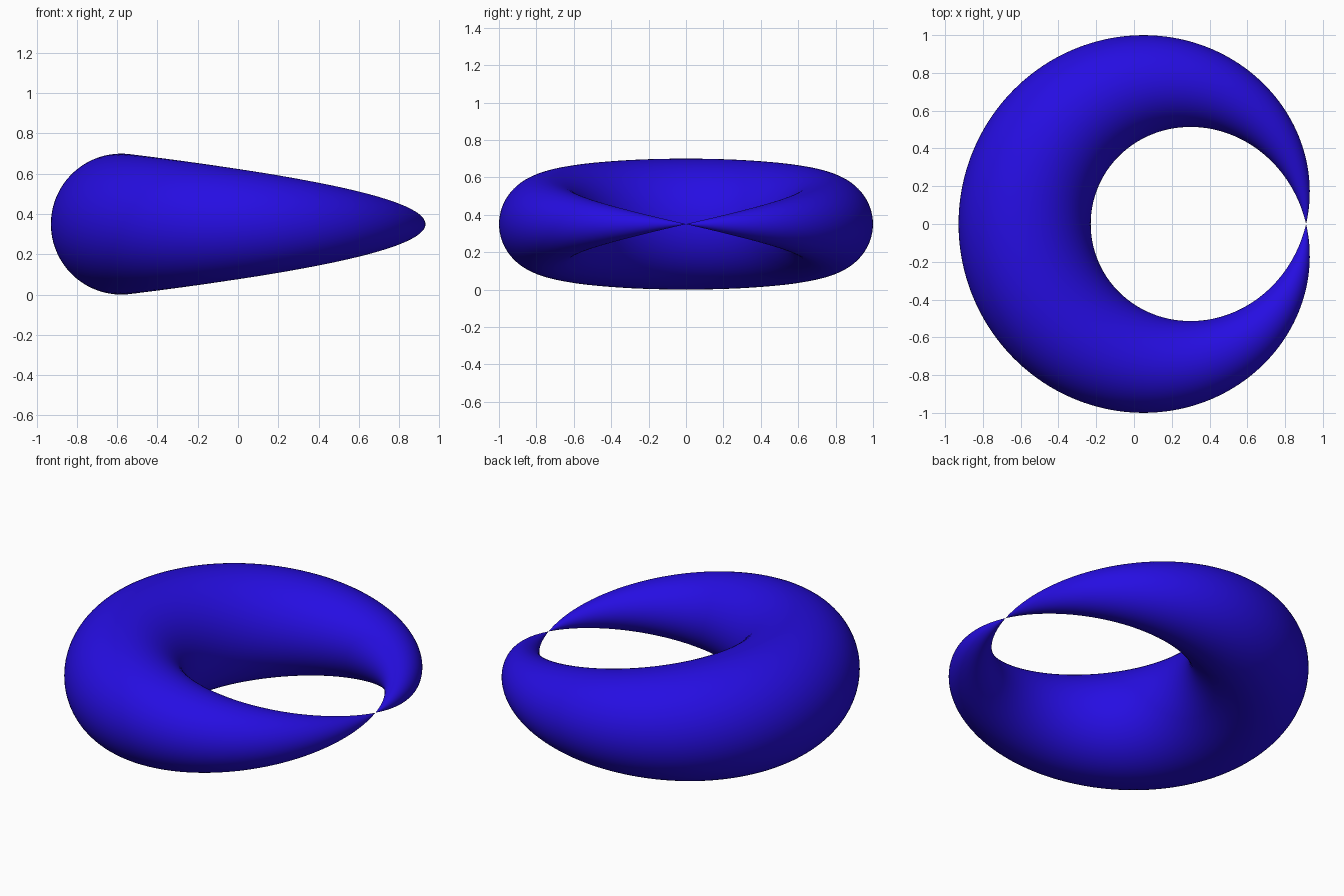
import bpy, bmesh
from math import sin, cos, pi

if "Cube" in bpy.data.objects:
    bpy.data.objects.remove(bpy.data.objects["Cube"])

RING, TUBE = 0.745, 0.35     # spine radius, greatest tube radius
CENTRE_X = 0.166
STEPS, SIDES = 192, 72

blue = bpy.data.materials.new("blue")
blue.diffuse_color = (0.019, 0.004, 0.76, 1)
blue.use_nodes = True
blue.node_tree.nodes["Principled BSDF"].inputs["Base Color"].default_value = blue.diffuse_color


def ring_point(u, v):
    """Round tube on a circle, its radius shrinking to nothing at u = 0."""
    r = TUBE * sin(u / 2)
    d = RING + r * cos(v)
    return (CENTRE_X + d * cos(u), d * sin(u), TUBE + r * sin(v))


bm = bmesh.new()

# Cross-section loops from one side of the pinch round to the other
loops = [[bm.verts.new(ring_point(2 * pi * i / STEPS, 2 * pi * j / SIDES))
          for j in range(SIDES)] for i in range(1, STEPS)]
for a, b in zip(loops, loops[1:]):
    for j in range(SIDES):
        k = (j + 1) % SIDES
        bm.faces.new((a[j], b[j], b[k], a[k]))

# Pointed tips that meet at the pinch
for loop in (loops[0], loops[-1]):
    tip = bm.verts.new(ring_point(0, 0))
    for j in range(SIDES):
        bm.faces.new((tip, loop[j], loop[(j + 1) % SIDES]))

bmesh.ops.recalc_face_normals(bm, faces=bm.faces)
for f in bm.faces:
    f.smooth = True

mesh = bpy.data.meshes.new("pinched_ring")
bm.to_mesh(mesh)
bm.free()
mesh.materials.append(blue)
bpy.context.collection.objects.link(bpy.data.objects.new("pinched_ring", mesh))
